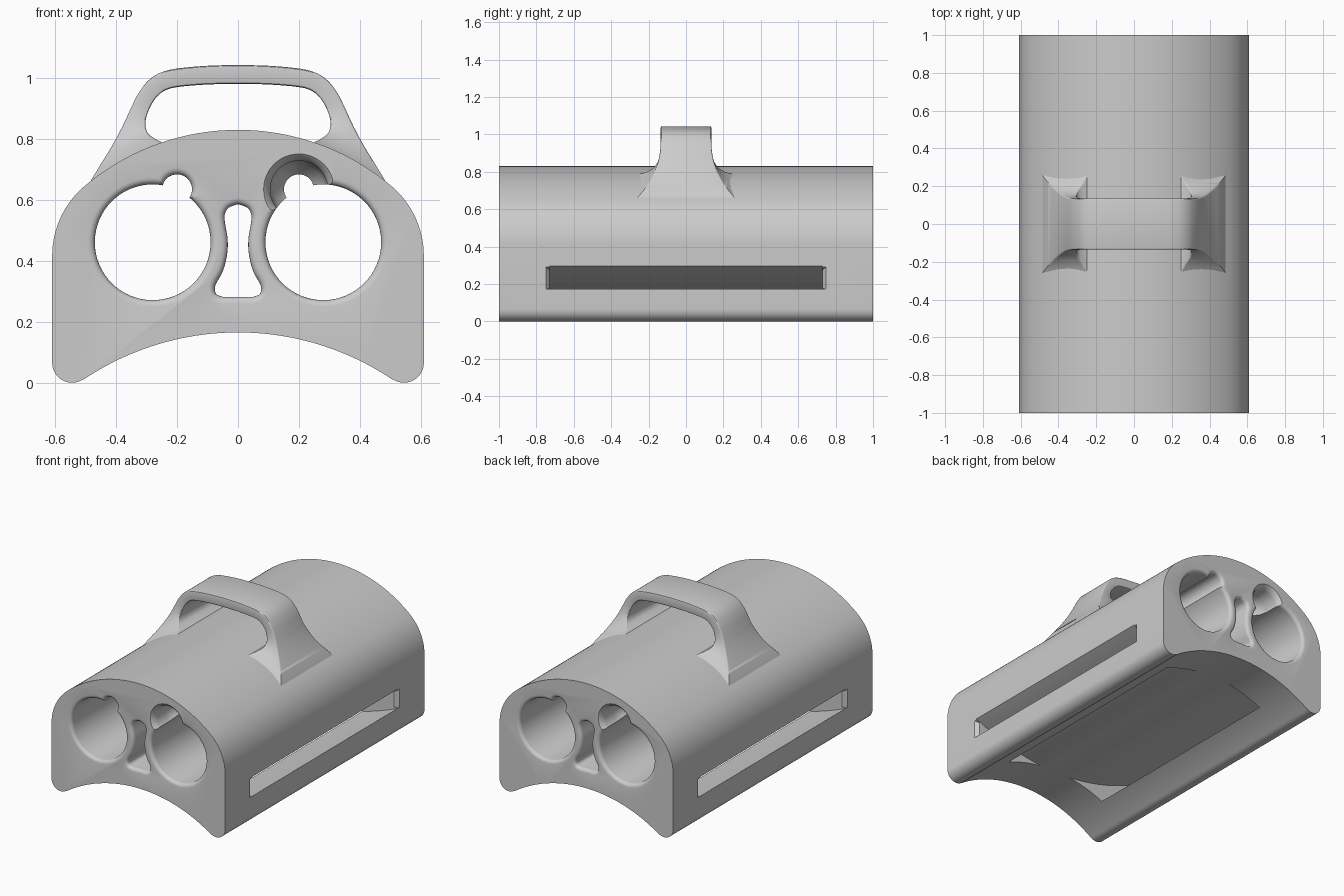
import bpy, bmesh, math
from mathutils import Vector

cube = bpy.data.objects.get("Cube")
if cube:
    bpy.data.objects.remove(cube)

grey = bpy.data.materials.new("plain_grey")
grey.use_nodes = True
grey.diffuse_color = (0.6, 0.6, 0.6, 1)
grey.node_tree.nodes["Principled BSDF"].inputs["Base Color"].default_value = (0.6, 0.6, 0.6, 1)


def arc(cx, cz, r, a, b, n):
    """Points on an arc from angle a to b, in degrees."""
    return [(cx + r * math.cos(math.radians(a + (b - a) * i / n)),
             cz + r * math.sin(math.radians(a + (b - a) * i / n))) for i in range(n + 1)]


def circle(cx, cz, r, n=64):
    return arc(cx, cz, r, 0, 360, n)[:-1]


def mirrored(half):
    """Close a half outline that runs from the middle to the middle at x > 0."""
    return half + [(-x, z) for x, z in reversed(half) if abs(x) > 1e-4]


def offset(pts, d):
    """Grow a counter-clockwise outline by d."""
    out = []
    for i, p in enumerate(pts):
        t = (Vector(pts[(i + 1) % len(pts)]) - Vector(pts[i - 1])).normalized()
        out.append((p[0] + t.y * d, p[1] - t.x * d))
    return out


def spline(rows, steps):
    """Catmull-Rom through rows of numbers."""
    out = []
    for i in range(len(rows) - 1):
        a, b, c, d = (rows[max(0, min(len(rows) - 1, i + k))] for k in (-1, 0, 1, 2))
        for s in range(steps):
            t = s / steps
            out.append(tuple(q + t / 2 * (r - p + t * (2 * p - 5 * q + 4 * r - w + t * (3 * (q - r) + w - p)))
                             for p, q, r, w in zip(a, b, c, d)))
    return out + [tuple(rows[-1])]


def loft(name, rings):
    """Skin a list of rings of 3D points and cap both ends."""
    bm = bmesh.new()
    loops = [[bm.verts.new(p) for p in ring] for ring in rings]
    n = len(rings[0])
    for a, b in zip(loops, loops[1:]):
        for i in range(n):
            bm.faces.new((a[i], a[(i + 1) % n], b[(i + 1) % n], b[i]))
    bm.faces.new(loops[0][::-1])
    bm.faces.new(loops[-1])
    bmesh.ops.recalc_face_normals(bm, faces=bm.faces)
    mesh = bpy.data.meshes.new(name)
    bm.to_mesh(mesh)
    bm.free()
    mesh.materials.append(grey)
    obj = bpy.data.objects.new(name, mesh)
    bpy.context.collection.objects.link(obj)
    return obj


def along_y(name, pts, stations):
    """Loft an outline along y, with (y, growth) stations."""
    return loft(name, [[(x, y, z) for x, z in offset(pts, d)] for y, d in stations])


def activate(obj):
    bpy.ops.object.select_all(action='DESELECT')
    obj.select_set(True)
    bpy.context.view_layer.objects.active = obj


def cut(target, cutter):
    mod = target.modifiers.new("cut", 'BOOLEAN')
    mod.operation = 'DIFFERENCE'
    mod.solver = 'EXACT'
    mod.object = cutter
    activate(target)
    bpy.ops.object.modifier_apply(modifier=mod.name)
    bpy.data.objects.remove(cutter)


# Body: domed top, straight sides, rounded feet and an arched underside
half = arc(0, -0.743, 0.908, 90, 56, 24)
half += arc(0.545, 0.065, 0.065, 236, 360, 14)
half += arc(0.31, 0.4165, 0.3, 0, 49.8, 16)
half += arc(0, 0.05, 0.78, 49.8, 90, 24)[1:]
half[-1] = (0, 0.83)
body = along_y("body", mirrored(half), [(-1, 0), (1, 0)])

# Rounded lips on both ends of every through hole
lip = [(0.022 * math.sin(math.radians(a)), 0.022 * (1 - math.cos(math.radians(a)))) for a in (0, 22, 45, 67, 90)]
front_lip = [(-1.01, 0.022)] + [(-1 + 0.022 - s, g) for s, g in reversed(lip)]
stations = front_lip + [(-y, g) for y, g in reversed(front_lip)]

# Two round bores, each with a small side channel
for side in (-1, 1):
    cut(body, along_y("bore", circle(0.28 * side, 0.461, 0.19), stations))
    cut(body, along_y("channel", circle(0.2 * side, 0.635, 0.049, 40), stations))
    # Wide funnel on one end of each channel
    funnel = [(-1.01, 0.022), (-1, 0.022), (-0.985, 0.007), (-0.96, 0), (-0.88, 0),
              (-0.83, -0.012), (-0.79, -0.045)]
    cut(body, along_y("funnel", circle(0.2 * side, 0.635, 0.094, 48),
                      [(y * side, g) for y, g in funnel]))

# Keyhole-shaped middle channel
key = spline([(0.05, 0.282), (0.072, 0.292), (0.074, 0.32), (0.05, 0.365), (0.036, 0.42),
              (0.034, 0.47), (0.042, 0.52), (0.044, 0.55), (0.031, 0.574), (0, 0.586)], 4)
cut(body, along_y("key_channel", mirrored([(0, 0.282)] + key), stations))

# Curved strap slot that dips from side to side and opens into the arch
centre = 0.155 + 1.39
span = math.degrees(math.asin(0.72 / 1.39))
band = arc(0, centre, 1.39, 270 + span, 270 - span, 48) + arc(0, centre, 1.5, 270 - span, 270 + span, 48)
cut(body, loft("strap_slot", [[(x, y, z) for x, z in band] for y in (-0.73, 0.73)]))

# Bevelled mouths of the strap slot
for side in (-1, 1):
    rings = []
    for x, y, low, high in ((0.63, 0.765, 0.172, 0.302), (0.58, 0.725, 0.176, 0.272)):
        rings.append([(x * side, -y, low), (x * side, y, low), (x * side, y, high), (x * side, -y, high)])
    cut(body, loft("slot_mouth", rings))

# Handle: one side as (inner x, z, outer x, z, half width), flared at the foot
foot_to_top = [
    (0.25, 0.745, 0.50, 0.61, 0.31),
    (0.245, 0.783, 0.49, 0.65, 0.27),
    (0.268, 0.798, 0.455, 0.71, 0.22),
    (0.295, 0.818, 0.415, 0.775, 0.18),
    (0.304, 0.85, 0.38, 0.84, 0.153),
    (0.295, 0.89, 0.352, 0.90, 0.14),
    (0.272, 0.932, 0.325, 0.953, 0.136),
    (0.24, 0.959, 0.285, 1.0, 0.135),
    (0.195, 0.971, 0.225, 1.027, 0.135),
    (0.10, 0.979, 0.11, 1.04, 0.135),
    (0.0, 0.981, 0.0, 1.043, 0.135)]
right = spline(foot_to_top, 4)
path = right + [(-a, b, -c, d, w) for a, b, c, d, w in reversed(right[:-1])]
handle = loft("carry_handle", [[(a, -w, b), (c, -w, d), (c, w, d), (a, w, b)] for a, b, c, d, w in path])
bevel = handle.modifiers.new("soft_edges", 'BEVEL')
bevel.width = 0.014
bevel.segments = 3
bevel.limit_method = 'ANGLE'
bevel.angle_limit = math.radians(50)
activate(handle)
bpy.ops.object.modifier_apply(modifier=bevel.name)

# Smooth shading with sharp edges kept
for obj in (body, handle):
    activate(obj)
    bpy.ops.object.shade_smooth_by_angle(angle=math.radians(30))
